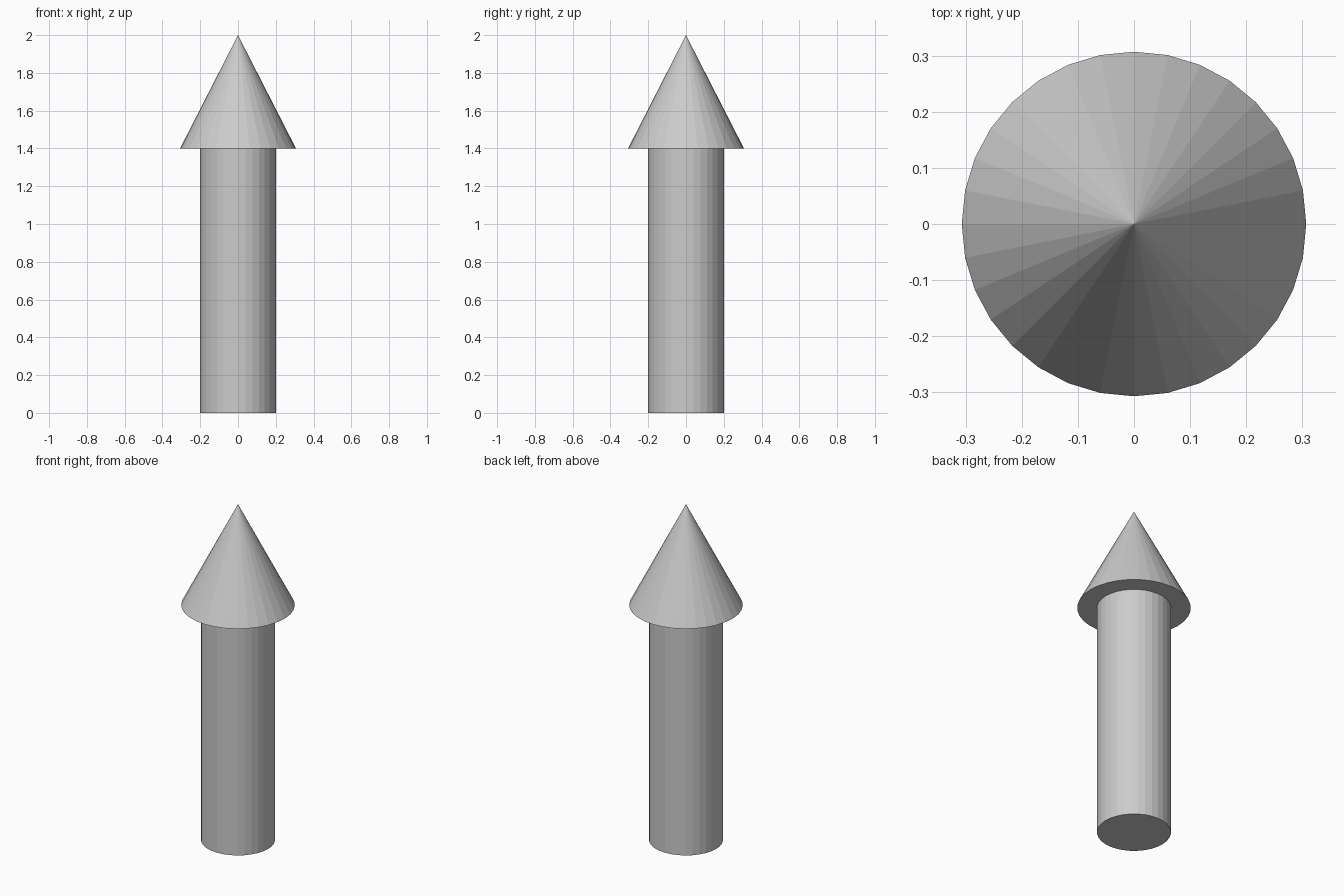
import bpy

if "Cube" in bpy.data.objects:
    bpy.data.objects.remove(bpy.data.objects["Cube"])

SIDES = 32
SHAFT_TOP = 1.4
TIP = 2.0


def add_round(name, r_bottom, r_top, z0, z1):
    bpy.ops.mesh.primitive_cone_add(
        vertices=SIDES, radius1=r_bottom, radius2=r_top,
        depth=z1 - z0, location=(0, 0, (z0 + z1) / 2))
    obj = bpy.context.object
    obj.name = name
    return obj


# Straight shaft standing on the ground
add_round("arrow_shaft", 0.2, 0.2, 0.0, SHAFT_TOP)

# Pointed head overhanging the shaft
add_round("arrow_head", 0.307, 0.0, SHAFT_TOP, TIP)
